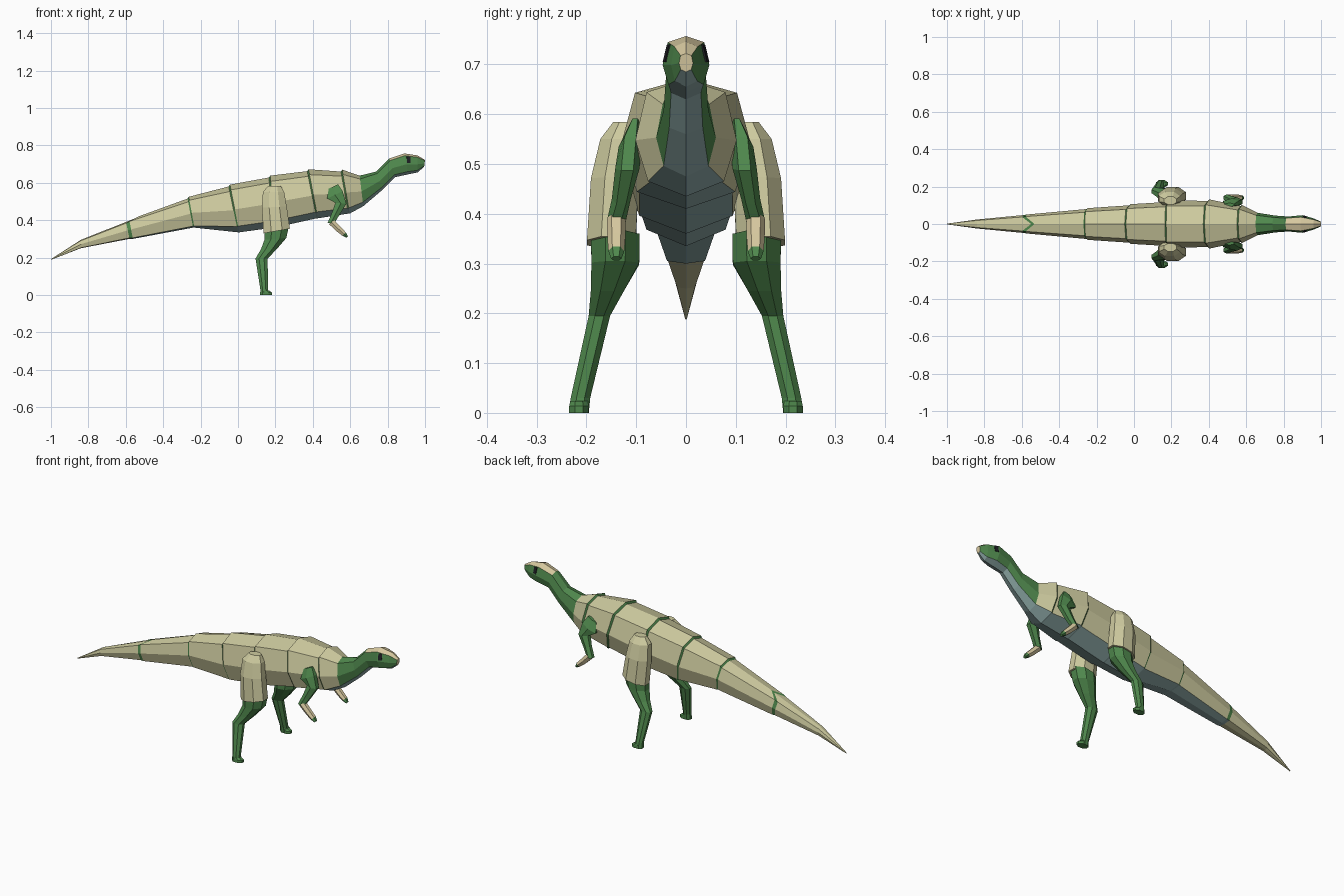
import bpy
import bmesh
import math
from mathutils import Vector

if "Cube" in bpy.data.objects:
    bpy.data.objects.remove(bpy.data.objects["Cube"], do_unlink=True)


def material(name, rgb):
    m = bpy.data.materials.new(name)
    m.use_nodes = True
    m.diffuse_color = (*rgb, 1)
    bsdf = m.node_tree.nodes["Principled BSDF"]
    bsdf.inputs["Base Color"].default_value = (*rgb, 1)
    bsdf.inputs["Roughness"].default_value = 0.9
    return m


SAND = material("sand", (0.62, 0.60, 0.35))
GREEN = material("green", (0.08, 0.25, 0.075))
SLATE = material("slate", (0.29, 0.43, 0.42))
TAN = material("tan", (0.70, 0.60, 0.36))
BLACK = material("black", (0.012, 0.012, 0.016))


def loft(name, rings, mats, pick=lambda seg, side: 0, caps=(0, 0)):
    """Skin a list of equal rings and close both ends."""
    n = len(rings[0])
    verts = [p for ring in rings for p in ring]
    faces, idx = [], []
    for s in range(len(rings) - 1):
        for i in range(n):
            j = (i + 1) % n
            faces.append((s * n + i, s * n + j, (s + 1) * n + j, (s + 1) * n + i))
            idx.append(pick(s, i))
    faces += [tuple(reversed(range(n))), tuple(range(len(verts) - n, len(verts)))]
    idx += caps
    mesh = bpy.data.meshes.new(name)
    mesh.from_pydata(verts, [], faces)
    for m in mats:
        mesh.materials.append(m)
    for poly, k in zip(mesh.polygons, idx):
        poly.material_index = k
    obj = bpy.data.objects.new(name, mesh)
    bpy.context.collection.objects.link(obj)
    # consistent outward normals
    bm = bmesh.new()
    bm.from_mesh(mesh)
    bmesh.ops.recalc_face_normals(bm, faces=bm.faces)
    bm.to_mesh(mesh)
    bm.free()


# ---- Body: half outline as (width share, share of height from the top)
def body_ring(xt, zt, xb, zb, w, chevron=0):
    belly = 0.95 if xt < -0.2 else 0.87
    half = [(0, 0), (0.78, 0.11), (1, 0.52), (0.75, belly), (0, 1)]
    outline = half + [(-u, f) for u, f in half[3:0:-1]]
    ring = [Vector((xt + (xb - xt) * f, w * u, zt + (zb - zt) * f)) for u, f in outline]
    ring[0] += Vector((chevron, 0, chevron * 0.3))
    return ring


# top x, top z, bottom x, bottom z, half width, kind of the stretch that follows
# B = raised green band then plate, P = plate, G = green neck, H = head
ROWS = [
    (-1.00, 0.192, -1.00, 0.188, 0.002, "P"),
    (-0.84, 0.295, -0.84, 0.25, 0.024, "P"),
    (-0.60, 0.395, -0.58, 0.30, 0.048, "B"),
    (-0.27, 0.515, -0.24, 0.36, 0.080, "B"),
    (-0.05, 0.58, 0.00, 0.335, 0.100, "B"),
    (0.165, 0.628, 0.19, 0.36, 0.118, "B"),
    (0.37, 0.662, 0.42, 0.41, 0.124, "B"),
    (0.55, 0.66, 0.59, 0.435, 0.096, "B"),
    (0.65, 0.638, 0.67, 0.475, 0.060, "G"),
    (0.74, 0.66, 0.77, 0.56, 0.045, "G"),
    (0.81, 0.73, 0.84, 0.63, 0.040, "H"),
    (0.89, 0.757, 0.91, 0.645, 0.047, "H"),
    (0.96, 0.746, 0.96, 0.655, 0.030, "H"),
    (1.00, 0.722, 0.995, 0.685, 0.014, "H"),
]

rings, kinds = [], []
for xt, zt, xb, zb, w, kind in ROWS:
    tail_band = -0.7 < xt < -0.5
    chevron = 0.05 if tail_band else 0
    step = 0.018 if tail_band else 0.007
    rings.append(body_ring(xt, zt, xb, zb, w, chevron))
    if kind == "B":
        kinds.append("B")
        rings.append(body_ring(xt + step, zt + 0.01, xb + step, zb, w * 1.06, chevron))
        kind = "P"
    kinds.append(kind)


def body_colour(seg, side):
    strip = min(side, 7 - side)
    if strip == 3 and seg > 1:
        return 2
    if kinds[seg] == "H":
        return 3 if strip == 0 else 1
    return 0 if kinds[seg] == "P" else 1


loft("body", rings, [SAND, GREEN, SLATE, TAN], body_colour, (0, 3))


# ---- Limbs: rings given by centre, radii and a pitch about the y axis
def limb(name, rows, side, mats, pick=lambda seg, i: 0, caps=(0, 0), sides=8):
    out = []
    for x, y, z, rx, ry, pitch in rows:
        t = math.radians(pitch)
        ring = []
        for k in range(sides):
            a = 2 * math.pi * (k + 0.5) / sides
            u, v = rx * math.cos(a) * 1.06, ry * math.sin(a) * 1.06
            ring.append((x + u * math.cos(t), side * (y + v), z + u * math.sin(t)))
        out.append(ring)
    loft(name, out, mats, pick, caps)


THIGH = [
    (0.207, 0.150, 0.342, 0.073, 0.050, 10),
    (0.194, 0.143, 0.47, 0.068, 0.049, 3),
    (0.190, 0.133, 0.55, 0.058, 0.040, 0),
    (0.195, 0.125, 0.584, 0.034, 0.022, 0),
]
SHIN = [
    (0.207, 0.142, 0.355, 0.067, 0.050, 10),
    (0.200, 0.142, 0.30, 0.060, 0.049, 5),
    (0.165, 0.158, 0.245, 0.043, 0.034, 0),
    (0.126, 0.174, 0.195, 0.033, 0.022, 0),
    (0.140, 0.212, 0.03, 0.021, 0.020, 0),
    (0.142, 0.215, 0.00, 0.024, 0.020, 0),
]
FOOT = [
    (0.151, 0.215, 0.00, 0.031, 0.020, 0),
    (0.151, 0.215, 0.014, 0.031, 0.020, 0),
    (0.145, 0.215, 0.024, 0.021, 0.018, 0),
]
ARM = [
    (0.510, 0.102, 0.580, 0.030, 0.010, 25),
    (0.518, 0.112, 0.535, 0.050, 0.022, 25),
    (0.550, 0.118, 0.49, 0.032, 0.023, -5),
    (0.520, 0.130, 0.43, 0.022, 0.018, -30),
    (0.497, 0.140, 0.385, 0.020, 0.018, 0),
]
HAND = [
    (0.500, 0.140, 0.390, 0.019, 0.018, 40),
    (0.540, 0.140, 0.350, 0.017, 0.017, 45),
    (0.568, 0.140, 0.325, 0.014, 0.015, 45),
    (0.583, 0.140, 0.310, 0.006, 0.010, 45),
]

for label, s in (("left", 1), ("right", -1)):
    limb(label + "_thigh", THIGH, s, [SAND])
    limb(label + "_lower_leg", SHIN, s, [GREEN])
    limb(label + "_foot", FOOT, s, [GREEN])
    limb(label + "_arm", ARM, s, [GREEN], sides=6)
    limb(label + "_hand", HAND, s, [TAN, GREEN], lambda seg, i: int(seg == 2), (0, 1), sides=6)

    # thin eye plate lying on the slanted cheek
    bpy.ops.mesh.primitive_cube_add(size=1, location=(0.912, s * 0.0365, 0.722))
    eye = bpy.context.object
    eye.name = label + "_eye"
    eye.rotation_euler = Vector((0.24, s, 0.25)).to_track_quat("Z", "Y").to_euler()
    eye.scale = (0.020, 0.036, 0.008)
    eye.data.materials.append(BLACK)
